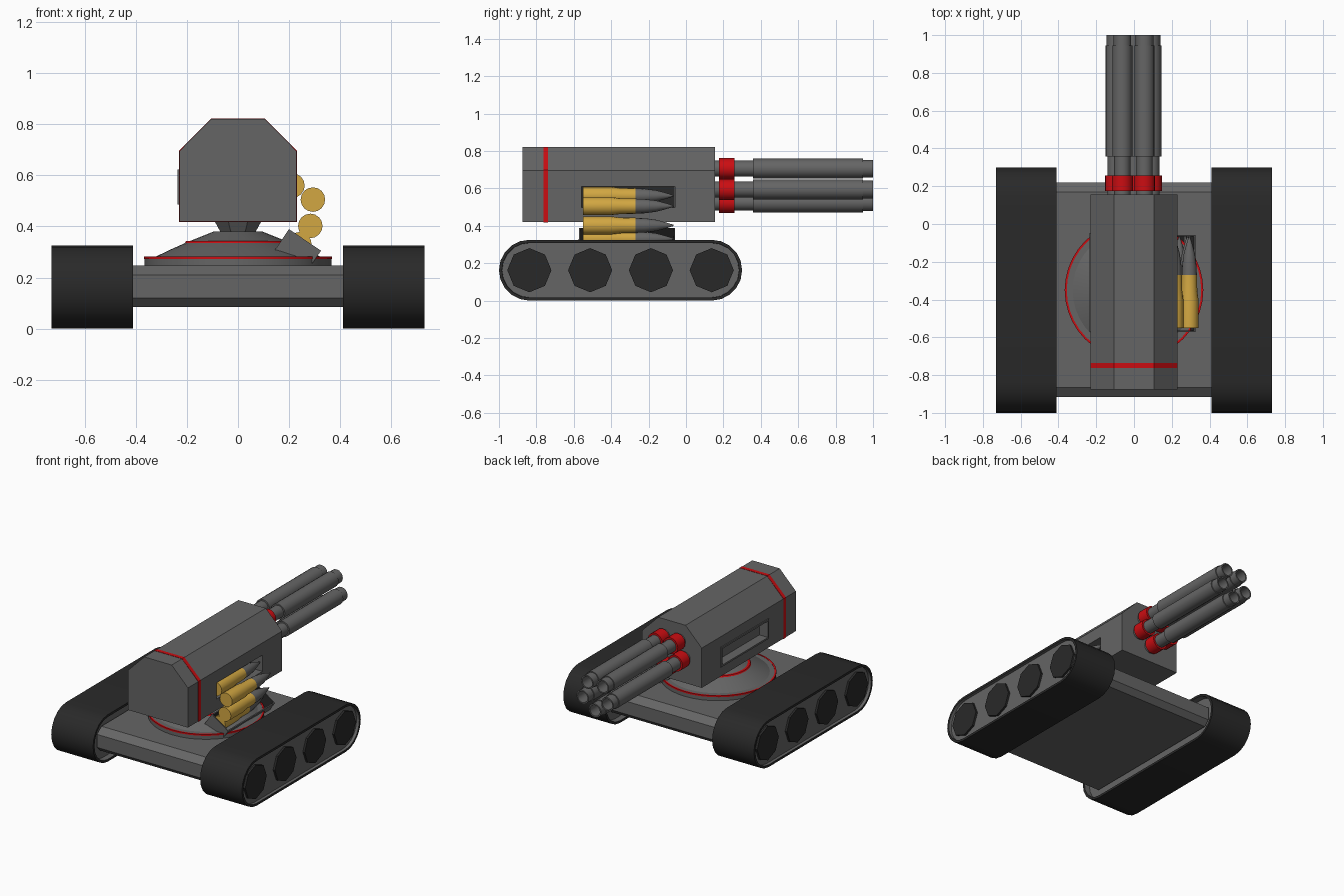
import bpy, bmesh, math
from mathutils import Matrix, Vector

if "Cube" in bpy.data.objects:
    bpy.data.objects.remove(bpy.data.objects["Cube"])


def material(name, r, g, b):
    m = bpy.data.materials.new(name)
    m.diffuse_color = (r, g, b, 1)
    m.use_nodes = True
    m.node_tree.nodes["Principled BSDF"].inputs["Base Color"].default_value = m.diffuse_color
    return m


GREY = material("steel", 0.13, 0.13, 0.13)
DARK = material("rubber", 0.022, 0.022, 0.022)
RED = material("red_paint", 0.6, 0.004, 0.006)
GOLD = material("brass", 0.65, 0.39, 0.055)


def finish(name, bm, mats, matrix=None, smooth=None):
    if matrix:
        bm.transform(matrix)
    bmesh.ops.recalc_face_normals(bm, faces=bm.faces)
    me = bpy.data.meshes.new(name)
    bm.to_mesh(me)
    bm.free()
    for m in mats:
        me.materials.append(m)
    ob = bpy.data.objects.new(name, me)
    bpy.context.collection.objects.link(ob)
    bpy.context.view_layer.objects.active = ob
    if smooth:
        bpy.ops.object.select_all(action='DESELECT')
        ob.select_set(True)
        bpy.ops.object.shade_smooth_by_angle(angle=math.radians(smooth))
    return ob


def prism_bm(pts, lo, hi, axis):
    """Extrude a (y,z) profile along x, or an (x,z) profile along y."""
    bm = bmesh.new()
    place = (lambda p, d: (d, p[0], p[1])) if axis == 'x' else (lambda p, d: (p[0], d, p[1]))
    a, b = [[bm.verts.new(place(p, d)) for p in pts] for d in (lo, hi)]
    bm.faces.new(a)
    bm.faces.new(b)
    for i in range(len(pts)):
        j = (i + 1) % len(pts)
        bm.faces.new((a[i], a[j], b[j], b[i]))
    bmesh.ops.recalc_face_normals(bm, faces=bm.faces)
    bm.normal_update()
    return bm


def prism(name, pts, lo, hi, axis, mat=GREY, smooth=None):
    return finish(name, prism_bm(pts, lo, hi, axis), [mat], None, smooth)


def rect(x0, x1, z0, z1):
    return [(x0, z0), (x1, z0), (x1, z1), (x0, z1)]


def recess(bm, face, rim, depth, index):
    """Sink a face inside a rim and give its floor and walls another material."""
    bmesh.ops.inset_individual(bm, faces=[face], thickness=rim)
    walls = bmesh.ops.inset_individual(bm, faces=[face], thickness=0.001, depth=-depth)
    for f in walls["faces"] + [face]:
        f.material_index = index


def lathe(name, profile, segs, loc, mat, axis='y', smooth=35, phase=0.0):
    """Turn (distance, radius) points around the y or z axis."""
    bm = bmesh.new()
    rings = []
    for d, r in profile:
        rings.append([bm.verts.new((r * math.cos(phase + 2 * math.pi * k / segs),
                                    r * math.sin(phase + 2 * math.pi * k / segs), d))
                      for k in range(segs)])
    for a, b in zip(rings, rings[1:]):
        for k in range(segs):
            j = (k + 1) % segs
            bm.faces.new((a[k], a[j], b[j], b[k]))
    bm.faces.new(rings[0])
    bm.faces.new(rings[-1])
    rot = {'z': Matrix(), 'y': Matrix.Rotation(-math.pi / 2, 4, 'X'),
           'x': Matrix.Rotation(math.pi / 2, 4, 'Y')}[axis]
    return finish(name, bm, [mat], Matrix.Translation(loc) @ rot, smooth)


# Hull between the tracks
prism("hull", [(-0.865, 0.247), (-0.915, 0.21), (-0.915, 0.12), (-0.88, 0.085),
               (0.185, 0.085), (0.22, 0.12), (0.22, 0.21), (0.17, 0.247)], -0.44, 0.44, 'x')

# Tracks with sunken side plates and four octagonal wheels on each side
R, BACK, FRONT = 0.1625, 0.1375, -0.8375
stadium = []
for centre, start in ((BACK, -90), (FRONT, 90)):
    for k in range(11):
        t = math.radians(start + 18 * k)
        stadium.append((centre + R * math.cos(t), R + R * math.sin(t)))
for side, s in (("left", -1), ("right", 1)):
    bm = prism_bm(stadium, s * 0.41, s * 0.73, 'x')
    bm.faces.ensure_lookup_table()
    inner, outer = bm.faces[0], bm.faces[1]
    recess(bm, inner, 0.016, 0.04, 1)
    recess(bm, outer, 0.016, 0.02, 1)
    finish(side + "_track", bm, [DARK, GREY], None, 30)
    for i in range(4):
        y = FRONT + i * (BACK - FRONT) / 3
        lathe(f"{side}_wheel_{i + 1}", [(-0.012, 0.118), (0.012, 0.118)], 8,
              (s * 0.712, y, 0.1625), DARK, 'x', None)

# Turntable, its red rings and the neck
AX = (0, -0.35, 0)
lathe("turntable", [(0.24, 0.365), (0.28, 0.365), (0.28, 0.325), (0.307, 0.27),
                    (0.338, 0.2), (0.38, 0.095)], 40, AX, GREY, 'z', 20)
lathe("outer_red_ring", [(0.272, 0.367), (0.282, 0.367), (0.282, 0.356), (0.272, 0.356)],
      40, AX, RED, 'z')
lathe("inner_red_ring", [(0.335, 0.2), (0.335, 0.208), (0.343, 0.203), (0.343, 0.18)],
      40, AX, RED, 'z')
lathe("neck", [(0.36, 0.075), (0.38, 0.075), (0.43, 0.105)], 8, AX, GREY, 'z', None, math.pi / 8)


# Gun housing with chamfered top, side openings and red band
def housing(g):
    return [(-0.229 - g, 0.42 - g), (0.229 + g, 0.42 - g), (0.229 + g, 0.695 + g),
            (0.105, 0.82 + g), (-0.105, 0.82 + g), (-0.229 - g, 0.695 + g)]


def cut(ob, cutter):
    mod = ob.modifiers.new("opening", 'BOOLEAN')
    mod.operation = 'DIFFERENCE'
    mod.solver = 'EXACT'
    mod.object = cutter
    bpy.context.view_layer.objects.active = ob
    bpy.ops.object.modifier_apply(modifier=mod.name)
    bpy.data.objects.remove(cutter)


body = prism("gun_housing", housing(0), -0.875, 0.155, 'y')
cut(body, prism("right_cutter", rect(0.14, 0.3, 0.498, 0.61), -0.56, -0.06, 'y'))
cut(body, prism("left_cutter", rect(-0.3, -0.17, 0.498, 0.61), -0.56, -0.06, 'y'))
prism("feed_liner", rect(0.139, 0.143, 0.499, 0.609), -0.559, -0.061, 'y', DARK)
prism("red_band", housing(0.002), -0.763, -0.737, 'y', RED)

# Raised frame round the left opening
frame = prism("ejection_frame", rect(-0.236, -0.225, 0.486, 0.622), -0.572, -0.048, 'y')
cut(frame, prism("frame_cutter", rect(-0.3, -0.2, 0.498, 0.61), -0.56, -0.06, 'y'))

# Five barrels in a ring
for i in range(5):
    a = math.radians(54 + 72 * i)
    loc = Vector((-0.003 + 0.1 * math.cos(a), 0, 0.625 + 0.1 * math.sin(a)))
    lathe(f"barrel_{i + 1}", [(0.13, 0.043), (0.358, 0.043), (0.358, 0.053), (0.945, 0.053),
                              (0.945, 0.047), (1.0, 0.047), (1.0, 0.038), (0.9, 0.038)],
          16, loc, GREY)
    lathe(f"barrel_collar_{i + 1}", [(0.176, 0.04), (0.176, 0.056), (0.258, 0.056),
                                     (0.258, 0.04)], 16, loc, RED)

# Tilted ammunition hopper, open at the top
bm = prism_bm(rect(-0.0755, 0.0755, -0.0485, 0.0485), -0.572, -0.058, 'y')
top = max(bm.faces, key=lambda f: f.calc_center_median().z)
recess(bm, top, 0.01, 0.08, 1)
finish("ammo_hopper", bm, [GREY, DARK],
       Matrix.Translation((0.235, 0, 0.307)) @ Matrix.Rotation(math.radians(34), 4, 'Y'))

# Cartridge belt climbing from the hopper to the housing
for i, (x, z) in enumerate([(0.213, 0.56), (0.293, 0.505), (0.283, 0.402), (0.24, 0.33)]):
    lathe(f"cartridge_case_{i + 1}", [(-0.55, 0.048), (-0.4, 0.048), (-0.35, 0.042),
                                      (-0.27, 0.041)], 16, (x, 0, z), GOLD)
    lathe(f"bullet_tip_{i + 1}", [(-0.28, 0.04), (-0.22, 0.038), (-0.16, 0.03),
                                  (-0.11, 0.017), (-0.066, 0.003)], 16, (x, 0, z), GREY)
